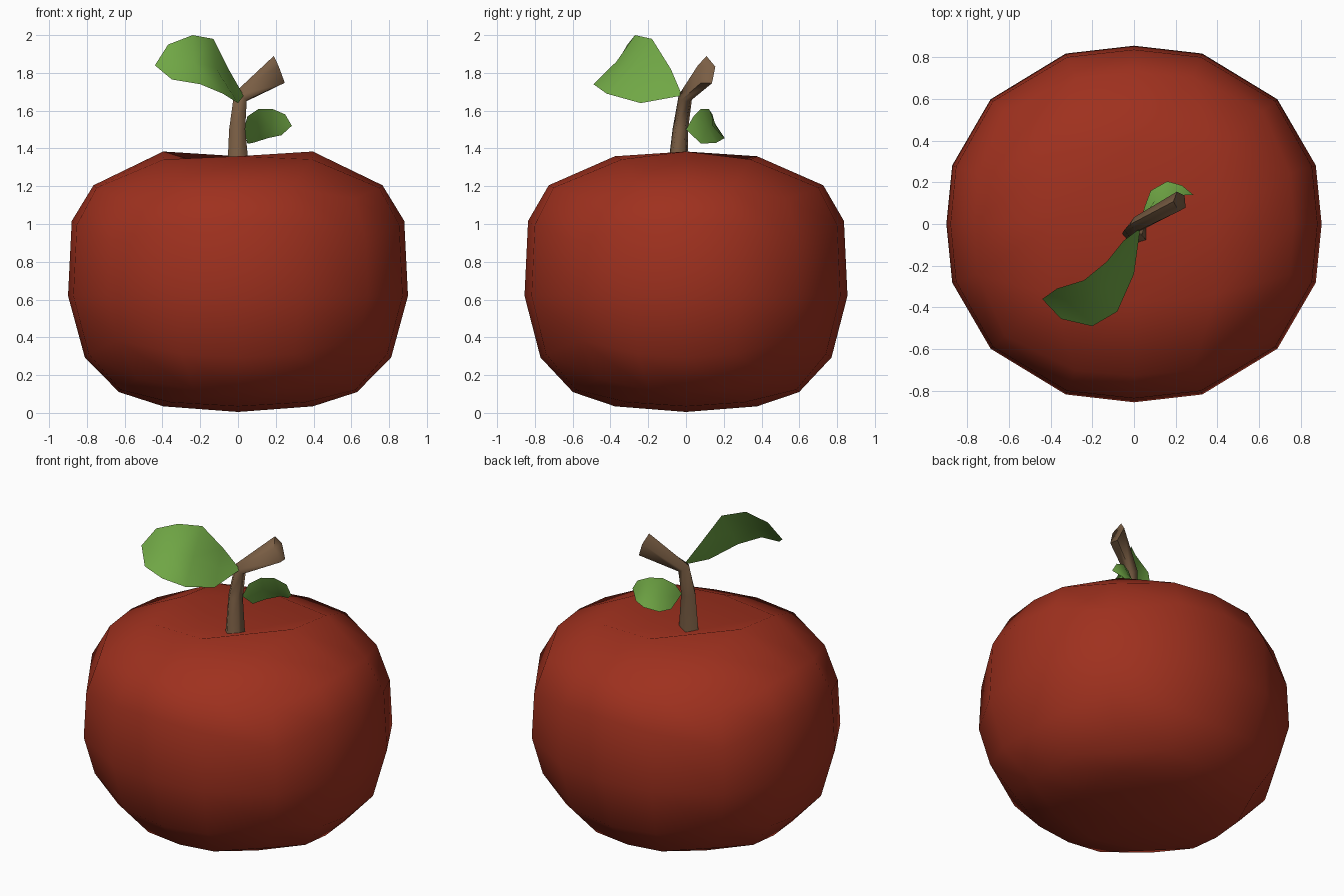
import bpy
import bmesh
from math import acos, atan2, cos, sin, pi, degrees
from mathutils import Vector

old = bpy.data.objects.get("Cube")
if old:
    bpy.data.objects.remove(old, do_unlink=True)


def make_material(name, colour):
    mat = bpy.data.materials.new(name)
    mat.use_nodes = True
    rgba = (*colour, 1.0)
    mat.diffuse_color = rgba
    shader = mat.node_tree.nodes["Principled BSDF"]
    shader.inputs["Base Color"].default_value = rgba
    shader.inputs["Roughness"].default_value = 0.8
    return mat


def finish(bm, name, mat, sharp_angle=None):
    mesh = bpy.data.meshes.new(name)
    bm.to_mesh(mesh)
    bm.free()
    mesh.materials.append(mat)
    obj = bpy.data.objects.new(name, mesh)
    bpy.context.collection.objects.link(obj)
    bpy.ops.object.select_all(action="DESELECT")
    obj.select_set(True)
    bpy.context.view_layer.objects.active = obj
    if sharp_angle is None:
        bpy.ops.object.shade_smooth()
    else:
        bpy.ops.object.shade_smooth_by_angle(angle=sharp_angle)
    return obj


red = make_material("apple red", (0.345, 0.03, 0.013))
brown = make_material("bark brown", (0.195, 0.112, 0.058))
green = make_material("leaf green", (0.163, 0.387, 0.06))

# Fruit profile: polar angle in degrees, radius, height
PROFILE = [(0, 0, 1.26), (20, 0.4, 1.385), (28, 0.53, 1.35), (45, 0.765, 1.205),
           (70, 0.88, 1.02), (90, 0.9, 0.62), (110, 0.81, 0.29),
           (135, 0.63, 0.11), (160, 0.4, 0.035), (180, 0, 0.005)]


def fruit_profile(angle):
    for (a0, r0, z0), (a1, r1, z1) in zip(PROFILE, PROFILE[1:]):
        if angle <= a1:
            t = (angle - a0) / (a1 - a0)
            return r0 + (r1 - r0) * t, z0 + (z1 - z0) * t
    return 0, PROFILE[-1][2]


def build_fruit():
    # A gridded cube rounded onto the profile, fuller along its diagonals
    bm = bmesh.new()
    bmesh.ops.create_cube(bm, size=2)
    bmesh.ops.subdivide_edges(bm, edges=bm.edges[:], cuts=3, use_grid_fill=True)
    for v in bm.verts:
        p = Vector([c * 0.72 if abs(c) < 0.9 else c for c in v.co]).normalized()
        polar = degrees(acos(max(-1, min(1, p.z))))
        around = atan2(p.y, p.x)
        diagonal = sin(2 * around)
        r, z = fruit_profile(polar)
        if 1 < polar < 30:
            z -= 0.025 * sin(around) ** 2
        r *= 1 + 0.036 * abs(diagonal)
        around -= 0.044 * diagonal * abs(diagonal)
        v.co = (r * cos(around), r * sin(around) * 0.95, z)
    bmesh.ops.recalc_face_normals(bm, faces=bm.faces[:])
    return finish(bm, "fruit", red)


def build_stem():
    # Rings of centre, two radii and facing direction
    rings = [((0.01, -0.05, 1.2), 0.07, 0.06, (0, 0.1, 1)),
             ((0, -0.03, 1.5), 0.047, 0.043, (0, 0.1, 1)),
             ((0.015, -0.003, 1.67), 0.042, 0.038, (0.5, 0.2, 0.8)),
             ((0.22, 0.108, 1.81), 0.085, 0.05, (0.9, 0.1, 0.35))]
    sides = 5
    bm = bmesh.new()
    loops = []
    for centre, deep, wide, facing in rings:
        n = Vector(facing).normalized()
        u = Vector((0, 1, 0)).cross(n).normalized()
        w = n.cross(u)
        loops.append([bm.verts.new(
            Vector(centre) - deep * u * cos(2 * pi * i / sides)
            - wide * w * sin(2 * pi * i / sides)) for i in range(sides)])
    for a, b in zip(loops, loops[1:]):
        for i in range(sides):
            j = (i + 1) % sides
            bm.faces.new((a[i], a[j], b[j], b[i]))
    bm.faces.new(loops[0][::-1])
    bm.faces.new(loops[-1])
    bmesh.ops.recalc_face_normals(bm, faces=bm.faces[:])
    return finish(bm, "stem", brown, 1.3)


def build_leaf(name, base, upper, lower, tip, facing, cup):
    # Two edge chains joined across a slightly sunken midrib
    bm = bmesh.new()
    facing = Vector(facing).normalized()
    first, last = bm.verts.new(base), bm.verts.new(tip)
    top = [bm.verts.new(p) for p in upper]
    low = [bm.verts.new(p) for p in lower]
    rib = [bm.verts.new((a.co + b.co) / 2 - facing * cup)
           for a, b in zip(top, low)]
    for edge in (top, low):
        bm.faces.new((first, edge[0], rib[0]))
        bm.faces.new((last, edge[-1], rib[-1]))
        for i in range(len(rib) - 1):
            bm.faces.new((edge[i], edge[i + 1], rib[i + 1], rib[i]))
    bm.normal_update()
    for f in bm.faces:
        if f.normal.dot(facing) < 0:
            f.normal_flip()
    return finish(bm, name, green)


build_fruit()
build_stem()
build_leaf("large_leaf", (0.03, -0.02, 1.68),
           [(-0.05, -0.08, 1.82), (-0.13, -0.18, 1.98),
            (-0.24, -0.27, 2.0), (-0.37, -0.31, 1.95)],
           [(0, -0.24, 1.64), (-0.08, -0.42, 1.69),
            (-0.2, -0.49, 1.74), (-0.35, -0.455, 1.765)],
           (-0.44, -0.36, 1.84), (0.6, -0.55, 0.5), 0.02)
build_leaf("small_leaf", (0.03, 0, 1.5),
           [(0.05, 0.04, 1.57), (0.11, 0.08, 1.61),
            (0.18, 0.12, 1.61), (0.25, 0.14, 1.58)],
           [(0.05, 0.08, 1.425), (0.08, 0.16, 1.43),
            (0.16, 0.205, 1.455), (0.23, 0.185, 1.47)],
           (0.285, 0.14, 1.52), (-0.6, 0.55, 0.5), 0.01)
